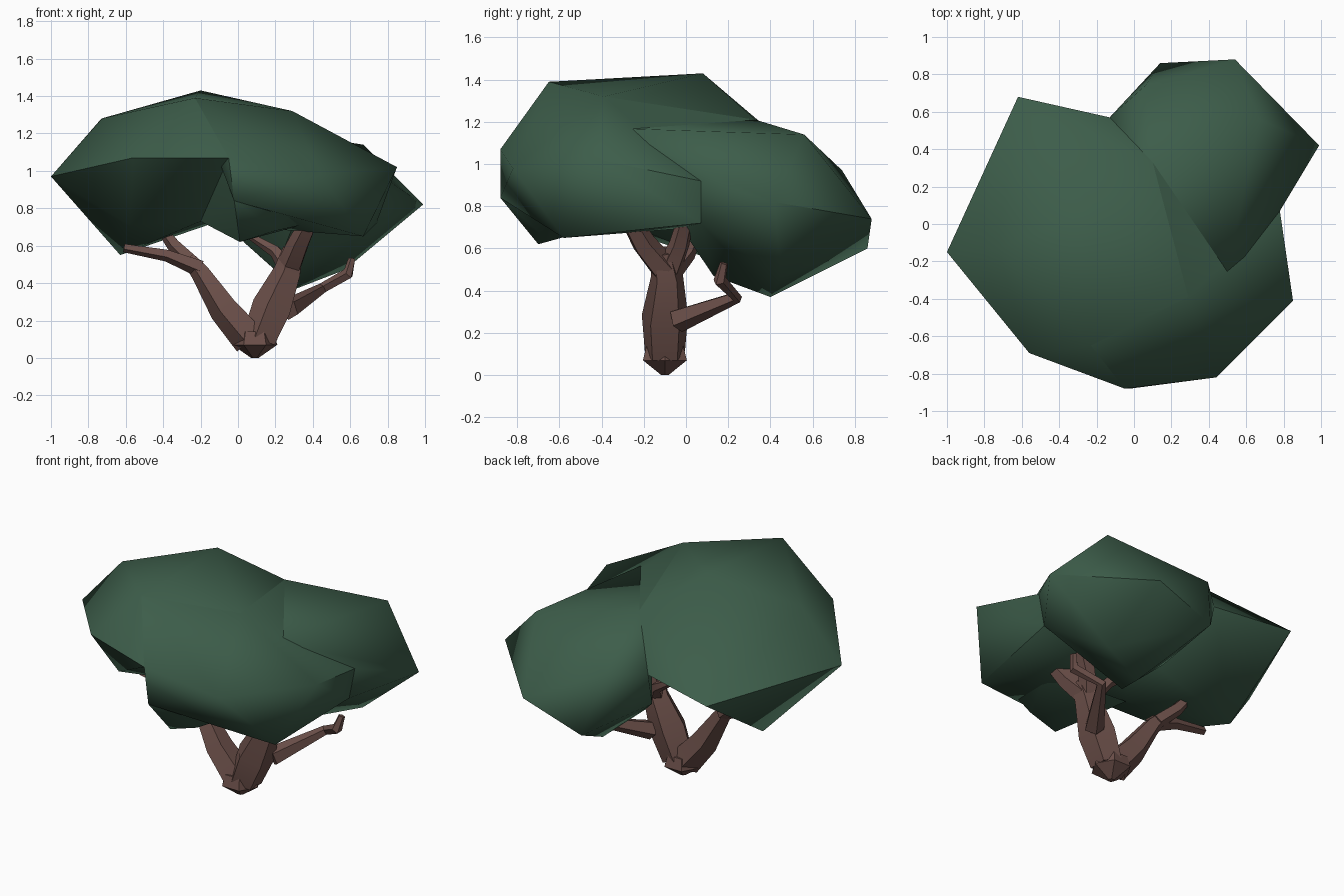
import bpy, bmesh, math
from mathutils import Vector

default_cube = bpy.data.objects.get("Cube")
if default_cube:
    bpy.data.objects.remove(default_cube, do_unlink=True)


def make_material(name, colour):
    material = bpy.data.materials.new(name)
    material.use_nodes = True
    material.diffuse_color = colour
    material.node_tree.nodes["Principled BSDF"].inputs["Base Color"].default_value = colour
    return material


leaf_green = make_material("leaf green", (.046, .109, .068, 1))
bark_brown = make_material("bark brown", (.15, .08, .068, 1))


def finish(bm, name, material, smooth_angle):
    """Turn a bmesh into a shaded object with one colour."""
    bmesh.ops.recalc_face_normals(bm, faces=bm.faces[:])
    mesh = bpy.data.meshes.new(name)
    bm.to_mesh(mesh)
    bm.free()
    mesh.materials.append(material)
    obj = bpy.data.objects.new(name, mesh)
    bpy.context.collection.objects.link(obj)
    bpy.ops.object.select_all(action='DESELECT')
    obj.select_set(True)
    bpy.context.view_layer.objects.active = obj
    bpy.ops.object.shade_smooth_by_angle(angle=math.radians(smooth_angle))
    return obj


def foliage_lobe(name, corners):
    """Faceted leaf mass wrapped around its outermost corners."""
    bm = bmesh.new()
    for corner in corners:
        bm.verts.new(corner)
    hull = bmesh.ops.convex_hull(bm, input=bm.verts[:])
    spare = {g for g in hull["geom_interior"] + hull["geom_unused"]
             if isinstance(g, bmesh.types.BMVert)}
    bmesh.ops.delete(bm, geom=list(spare), context='VERTS')
    return finish(bm, name, leaf_green, 62)


def limb(name, path, radii, sides=5):
    """Tapered low-poly branch swept along a path of points."""
    bm = bmesh.new()
    points = [Vector(p) for p in path]
    rings = []
    for i, (point, radius) in enumerate(zip(points, radii)):
        before, after = points[max(i - 1, 0)], points[min(i + 1, len(points) - 1)]
        direction = (after - before).normalized()
        side = direction.cross(Vector((0, 1, 0))).normalized()
        other = direction.cross(side)
        ring = []
        for k in range(sides):
            turn = math.tau * k / sides
            offset = side * math.cos(turn) + other * math.sin(turn)
            ring.append(bm.verts.new(point + offset * radius))
        rings.append(ring)
    for low, high in zip(rings, rings[1:]):
        for k in range(sides):
            n = (k + 1) % sides
            bm.faces.new((low[k], low[n], high[n], high[k]))
    bm.faces.new(rings[0])
    bm.faces.new(rings[-1])
    return finish(bm, name, bark_brown, 35)


# Corners shared by the neighbouring lobes
crown_top = (-.2, .08, 1.43)
crown_front = (-.23, -.65, 1.39)
crown_side = (.29, -.39, 1.32)
shoulder = (.48, -.34, 1.17)
saddle = (.1, .33, 1.21)
back_notch = (-.13, .57, .95)
side_notch = (.78, .07, .92)
side_notch_low = (.74, .07, .72)
nose_top = (-.05, -.88, 1.07)
nose_low = (-.02, -.88, .84)
front_corner = (.44, -.82, .98)
under_left = (-.2, -.31, .73)
under_arch = (.38, -.34, .72)

# Canopy: large lobe on the right-hand side of the tree
foliage_lobe("main_foliage", [
    crown_top, crown_front, crown_side, saddle, back_notch, nose_top, under_left,
    (-1, -.15, .97), (-.73, -.13, 1.28), (-.62, .68, .92),
    (-.56, -.69, 1.07), (-.63, .12, .55), (-.58, -.38, .71), (.1, .1, .8)])

# Canopy: front lobe
foliage_lobe("front_foliage", [
    crown_front, crown_side, crown_top, saddle, shoulder, under_arch,
    nose_top, nose_low, front_corner, side_notch, side_notch_low,
    (.67, -.58, .65), (.85, -.41, 1.02), (.05, .05, .7)])

# Canopy: drooping point under the front
foliage_lobe("front_droop", [
    nose_top, nose_low, front_corner, under_left, under_arch,
    (.01, -.7, .62), (.2, -.7, .68)])

# Canopy: lower back lobe
foliage_lobe("back_foliage", [
    saddle, shoulder, back_notch, side_notch, side_notch_low,
    (.67, .56, 1.14), (.99, .42, .82), (.54, .88, .74),
    (.14, .86, .6), (.31, .4, .37), (.57, .45, .47), (.06, .74, .97),
    (.2, .13, .47), (.03, .3, .62)])

# Trunk with a blunt pointed foot
limb("trunk", [(.09, -.1, 0), (.09, -.1, .07), (.09, -.1, .14)],
     [.02, .12, .1], sides=6)

# Two main boughs forking from the trunk
limb("right_bough", [(.07, -.1, .1), (-.07, -.1, .26), (-.2, -.08, .46), (-.26, -.06, .53)],
     [.1, .085, .055, .04])
limb("left_bough", [(.12, -.1, .1), (.19, -.1, .27), (.27, -.09, .46), (.3, -.11, .58)],
     [.1, .115, .08, .06])

# Thin branches reaching into the leaves
limb("right_outer_branch", [(-.2, -.08, .48), (-.38, -.09, .55), (-.61, -.1, .59)],
     [.05, .035, .025])
limb("right_inner_branch", [(-.22, -.06, .49), (-.34, -.02, .6), (-.4, 0, .68)],
     [.045, .04, .03])
limb("left_front_branch", [(.28, -.1, .5), (.33, -.2, .62), (.4, -.28, .76)],
     [.07, .06, .045])
limb("left_back_branch", [(.28, -.08, .5), (.33, -.03, .62), (.4, 0, .74)],
     [.06, .05, .04])
limb("inner_twig", [(.27, -.08, .47), (.2, .01, .57), (.07, .05, .65)],
     [.05, .035, .02])
limb("back_branch", [(.27, -.04, .26), (.45, .24, .37), (.59, .16, .45), (.61, .18, .53)],
     [.06, .03, .032, .02])
